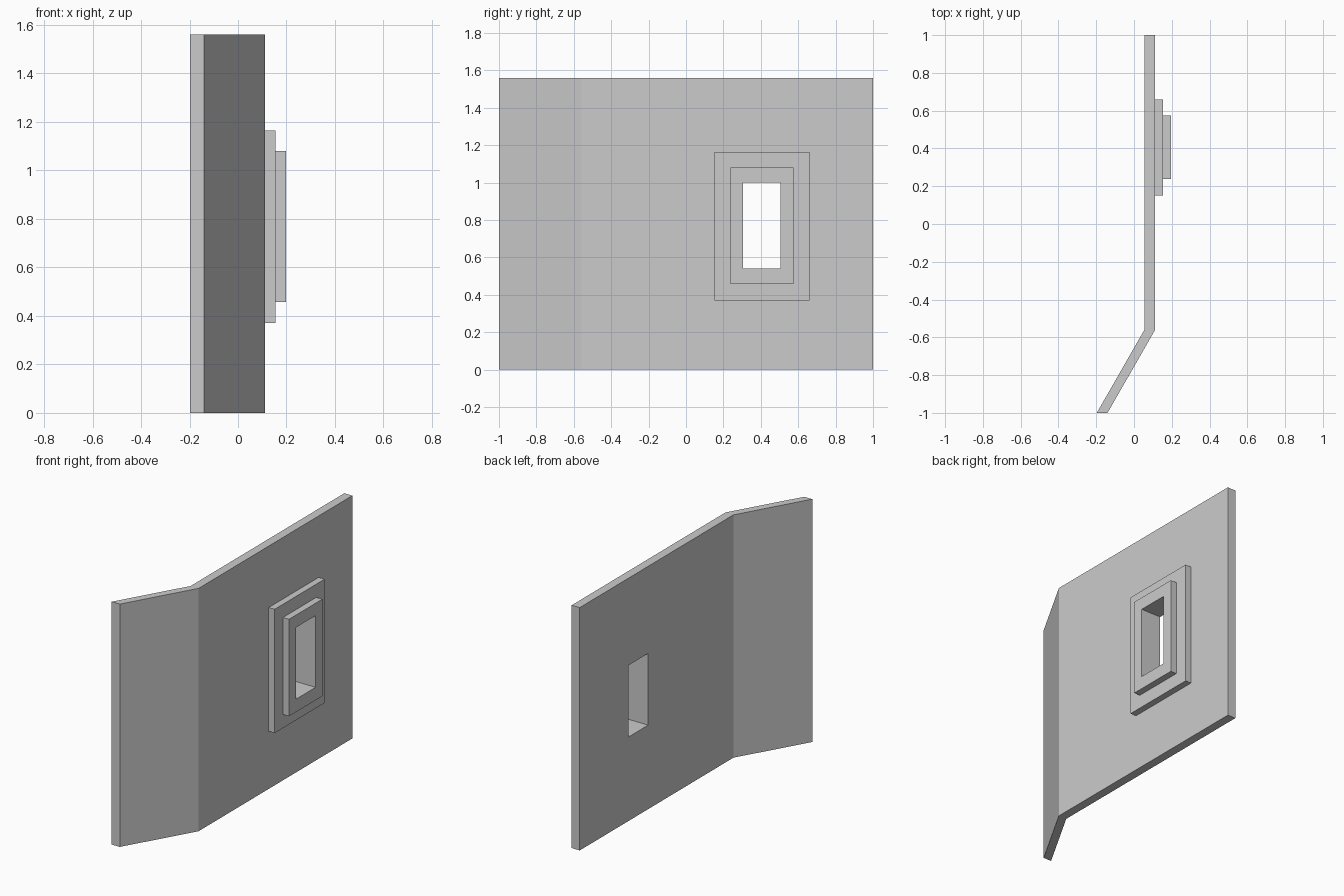
import bpy
import bmesh

default = bpy.data.objects.get("Cube")
if default:
    bpy.data.objects.remove(default, do_unlink=True)

HEIGHT = 1.56

# Single plain grey
grey = bpy.data.materials.new("light_grey")
grey.use_nodes = True
grey.diffuse_color = (0.6, 0.6, 0.6, 1)
grey.node_tree.nodes["Principled BSDF"].inputs["Base Color"].default_value = (0.6, 0.6, 0.6, 1)


def prism(name, outline, z0, z1):
    """Extrude a plan outline of (x, y) points from z0 up to z1."""
    bm = bmesh.new()
    base = bm.faces.new([bm.verts.new((x, y, z0)) for x, y in outline])
    top = bmesh.ops.extrude_face_region(bm, geom=[base])["geom"]
    verts = [v for v in top if isinstance(v, bmesh.types.BMVert)]
    bmesh.ops.translate(bm, verts=verts, vec=(0, 0, z1 - z0))
    bmesh.ops.recalc_face_normals(bm, faces=bm.faces)
    mesh = bpy.data.meshes.new(name)
    bm.to_mesh(mesh)
    bm.free()
    mesh.materials.append(grey)
    obj = bpy.data.objects.new(name, mesh)
    bpy.context.scene.collection.objects.link(obj)
    return obj


def box(name, x, y, z):
    outline = [(x[0], y[0]), (x[1], y[0]), (x[1], y[1]), (x[0], y[1])]
    return prism(name, outline, *z)


# Bent wall panel with an angled wing at the front
wall = prism("wall", [(0.055, 1), (0.055, -0.56), (-0.197, -1),
                      (-0.14, -1), (0.112, -0.56), (0.112, 1)], 0, HEIGHT)

# Two stepped frames around the window
outer_frame = box("outer_frame", (0.112, 0.154), (0.152, 0.66), (0.37, 1.165))
inner_frame = box("inner_frame", (0.154, 0.197), (0.237, 0.575), (0.457, 1.08))

# Window opening cut straight through all three parts
cutter = box("window_cutter", (-0.1, 0.4), (0.306, 0.506), (0.54, 1.0))
cutter.hide_render = True
for part in (wall, outer_frame, inner_frame):
    cut = part.modifiers.new("window_opening", "BOOLEAN")
    cut.operation = "DIFFERENCE"
    cut.solver = "EXACT"
    cut.object = cutter
    bpy.context.view_layer.objects.active = part
    bpy.ops.object.modifier_apply(modifier=cut.name)
bpy.data.objects.remove(cutter, do_unlink=True)
